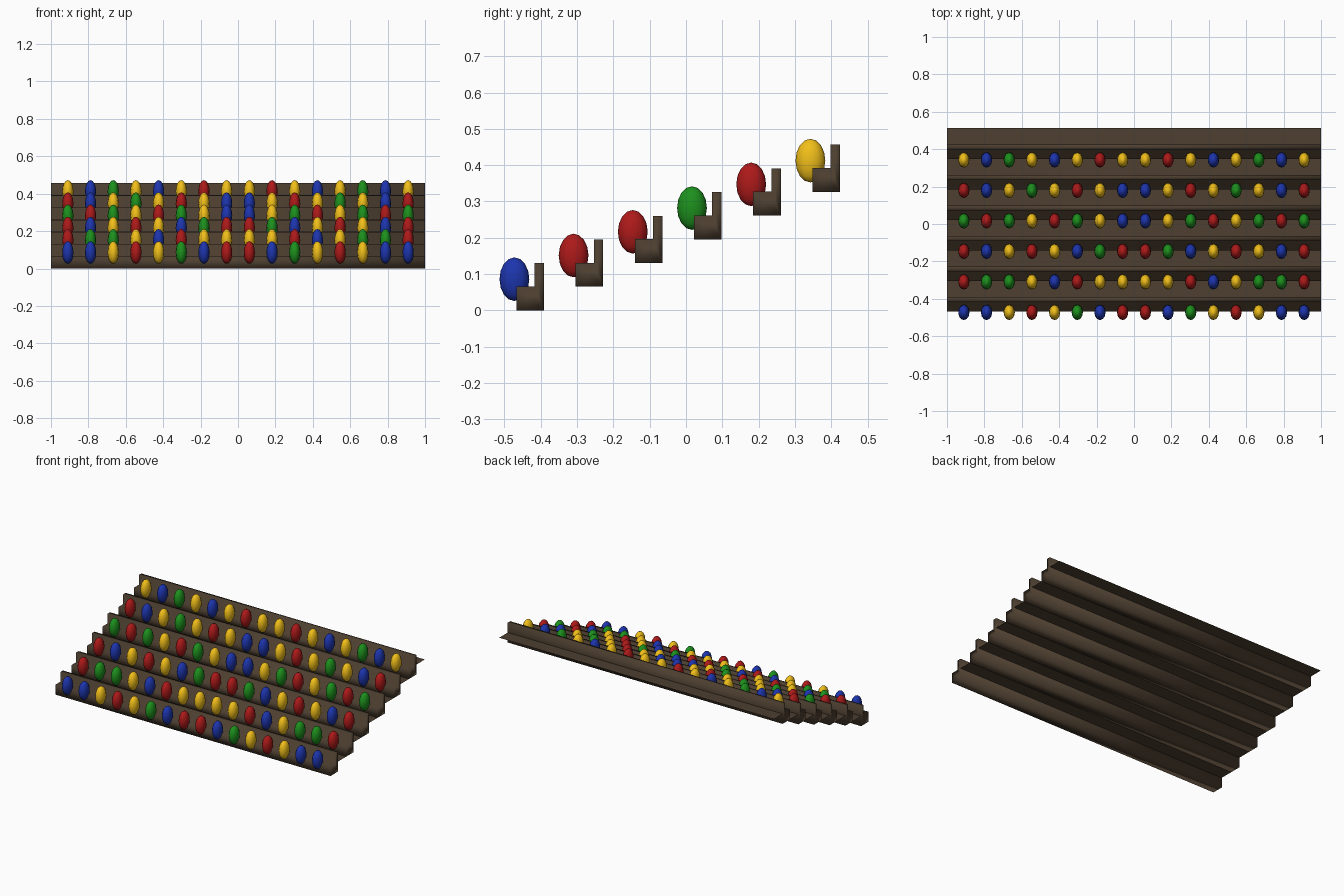
import bpy, bmesh
from mathutils import Matrix

if "Cube" in bpy.data.objects:
    bpy.data.objects.remove(bpy.data.objects["Cube"])

STEP_Y, STEP_Z = 0.163, 0.0653
ROWS = ["BBYRYGBR", "RGGYBRYY", "RBYRYBGR", "GRGYRGYB", "RBYGYRYB", "YBGYBYRY"]


def material(name, rgb):
    m = bpy.data.materials.new(name)
    m.diffuse_color = (*rgb, 1)
    m.use_nodes = True
    m.node_tree.nodes["Principled BSDF"].inputs["Base Color"].default_value = m.diffuse_color
    return m


WOOD = material("dark_wood", (0.075, 0.05, 0.03))
LAMP = {"R": material("red", (0.42, 0.01, 0.01)),
        "G": material("green", (0.012, 0.28, 0.012)),
        "B": material("blue", (0.012, 0.035, 0.42)),
        "Y": material("yellow", (0.88, 0.52, 0.01))}


def finish(bm, name, mats):
    me = bpy.data.meshes.new(name)
    bm.to_mesh(me)
    bm.free()
    for m in mats:
        me.materials.append(m)
    for p in me.polygons:
        p.use_smooth = True
    ob = bpy.data.objects.new(name, me)
    bpy.context.collection.objects.link(ob)
    return ob


# L-shaped bench section: (y, z) from front bottom, counter-clockwise
SECTION = [(-0.467, 0), (-0.391, 0), (-0.391, 0.13),
           (-0.417, 0.13), (-0.417, 0.066), (-0.467, 0.066)]


def bench(row):
    bm = bmesh.new()
    dy, dz = row * STEP_Y, row * STEP_Z
    end = bm.faces.new([bm.verts.new((-1, y + dy, z + dz)) for y, z in SECTION])
    out = bmesh.ops.extrude_face_region(bm, geom=[end])
    bmesh.ops.translate(bm, vec=(2, 0, 0),
                        verts=[v for v in out["geom"] if isinstance(v, bmesh.types.BMVert)])
    bmesh.ops.recalc_face_normals(bm, faces=bm.faces)
    finish(bm, f"bench_{row + 1}", [WOOD])


# thin walkway sheet behind each bench, level with the next bench's underside
def walkway(row):
    bm = bmesh.new()
    y0 = -0.391 + row * STEP_Y
    y1 = y0 + 0.089
    z = (row + 1) * STEP_Z
    bm.faces.new([bm.verts.new(p) for p in
                  ((-1, y0, z), (1, y0, z), (1, y1, z), (-1, y1, z))])
    finish(bm, f"walkway_{row + 1}", [WOOD])


# egg-shaped figures, colours mirrored about the middle
def figures(row, pattern):
    bm = bmesh.new()
    keys = list(LAMP)
    for i, c in enumerate(pattern + pattern[::-1]):
        x = (i - 7.5) * 0.1213
        mat = (Matrix.Translation((x, -0.4725 + row * STEP_Y, 0.086 + row * STEP_Z))
               @ Matrix.Diagonal((0.03, 0.041, 0.06, 1)))
        new = bmesh.ops.create_uvsphere(bm, u_segments=12, v_segments=8,
                                        radius=1, matrix=mat)["verts"]
        for f in {f for v in new for f in v.link_faces}:
            f.material_index = keys.index(c)
    finish(bm, f"seated_figures_{row + 1}", LAMP.values())


for r, p in enumerate(ROWS):
    bench(r)
    walkway(r)
    figures(r, p)
